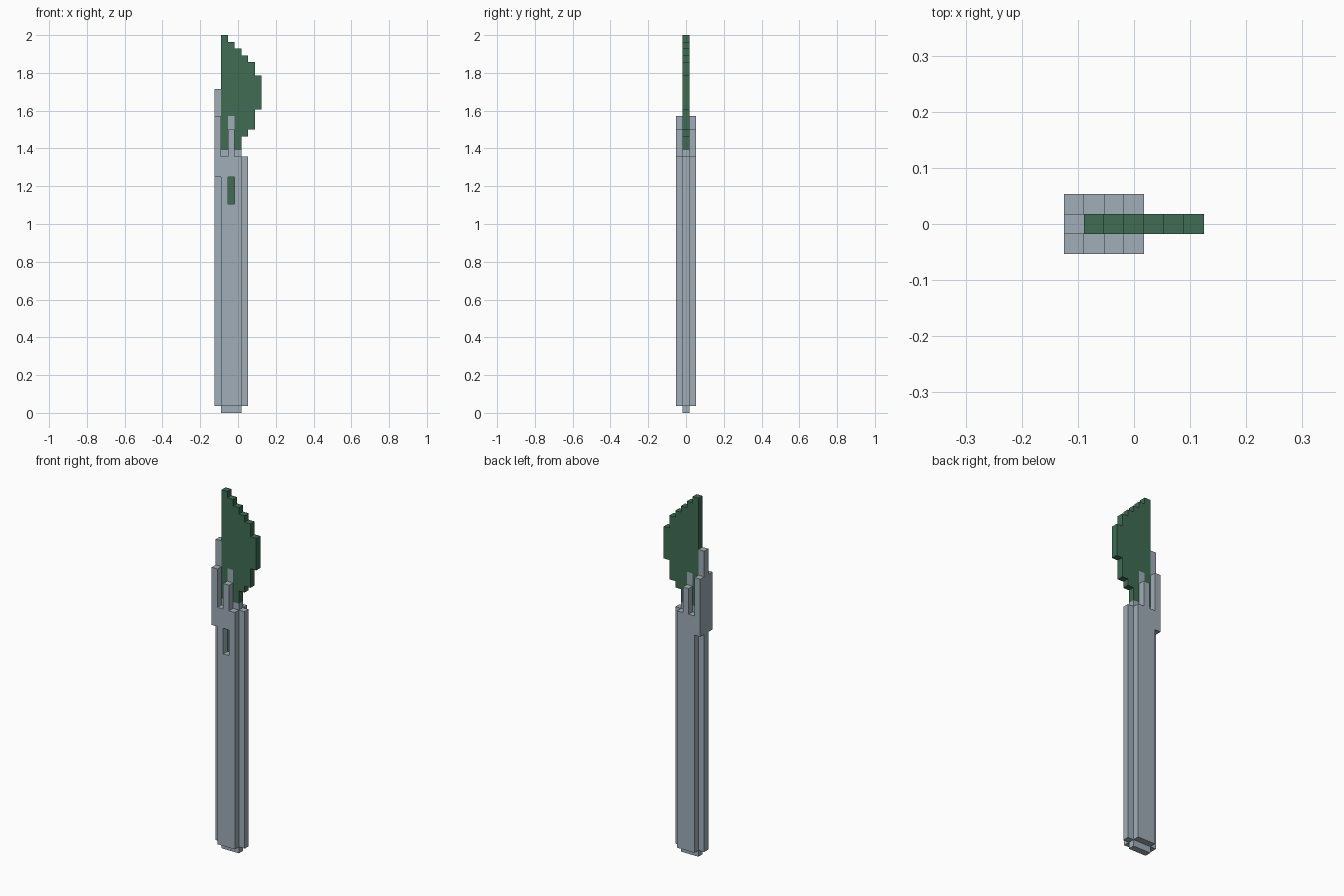
import bpy, bmesh
from mathutils import Vector

if "Cube" in bpy.data.objects:
    bpy.data.objects.remove(bpy.data.objects["Cube"])

U = 1 / 28          # one block
X0, Y0 = -3.5, -1.5  # grid origin in blocks


def material(name, rgb):
    m = bpy.data.materials.new(name)
    m.diffuse_color = (*rgb, 1)
    m.use_nodes = True
    m.node_tree.nodes["Principled BSDF"].inputs["Base Color"].default_value = m.diffuse_color
    return m


steel = material("pale steel", (0.35, 0.42, 0.475))
green = material("dark green", (0.05, 0.15, 0.088))

# Every filled block, so that touching parts skip their shared faces
blocks = {}


def column(part, xs, ys, z0, z1):
    for x in xs:
        for y in ys:
            for z in range(z0, z1):
                blocks[x, y, z] = part


def cut(x, y, z0, z1):
    for z in range(z0, z1):
        blocks.pop((x, y, z), None)


# Handle core: foot cap, inner filling and narrow edge strips
column("handle_core", (1, 2, 3), (1,), 0, 39)
column("handle_core", (4,), (1,), 1, 38)
column("spine_strip", (0,), (1,), 1, 48)
# Side plates with a centre prong and a raised guard along the spine
column("side_plates", (1, 2, 3), (0, 2), 1, 38)
column("side_plates", (2,), (0, 2), 38, 42)
column("spine_guard", (0,), (0, 2), 35, 44)

# Blade: stepped curve, lower and upper block of each column
for x, (z0, z1) in enumerate([(39, 56), (39, 55), (39, 54), (41, 53), (42, 52), (45, 50)], 1):
    column("blade", (x,), (1,), z0, z1)
column("blade_rivet", (2,), (1,), 39, 44)

# Front window showing the green tang
cut(2, 0, 31, 35)
column("tang", (2,), (1,), 31, 35)


def build(part, mat):
    bm = bmesh.new()
    for cell, owner in blocks.items():
        if owner != part:
            continue
        centre = Vector(cell) + Vector((0.5, 0.5, 0.5))
        for axis in range(3):
            for sign in (-1, 1):
                n = Vector((0, 0, 0))
                n[axis] = sign
                if tuple(int(c + d) for c, d in zip(cell, n)) in blocks:
                    continue
                a = Vector((0, 0, 0))
                a[(axis + 1) % 3] = 1
                b = n.cross(a)
                corners = [centre + (n + a * i + b * j) / 2
                           for i, j in ((-1, -1), (1, -1), (1, 1), (-1, 1))]
                bm.faces.new([bm.verts.new((c + Vector((X0, Y0, 0))) * U) for c in corners])
    bmesh.ops.remove_doubles(bm, verts=bm.verts, dist=1e-4)
    bmesh.ops.dissolve_limit(bm, angle_limit=0.01, verts=bm.verts, edges=bm.edges)
    me = bpy.data.meshes.new(part)
    bm.to_mesh(me)
    bm.free()
    me.materials.append(mat)
    bpy.context.collection.objects.link(bpy.data.objects.new(part, me))


for part in ("handle_core", "spine_strip", "side_plates", "spine_guard", "blade_rivet"):
    build(part, steel)
for part in ("blade", "tang"):
    build(part, green)
